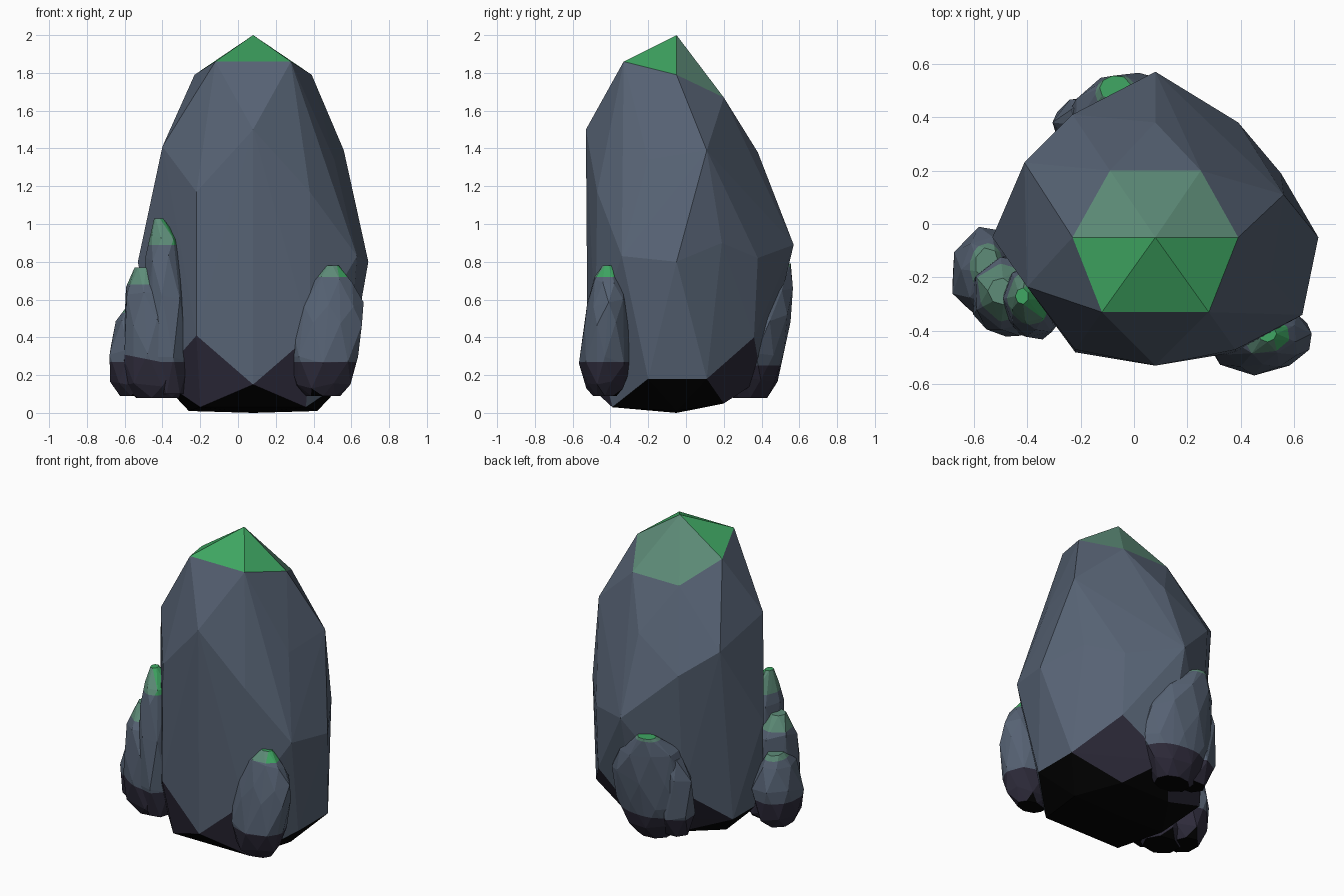
import bpy, bmesh, math, random

random.seed(4)

# Flat colours
COLOURS = [("slate", (0.093, 0.122, 0.172)),
           ("moss_green", (0.050, 0.39, 0.125)),
           ("pale_moss", (0.112, 0.265, 0.190)),
           ("dark_base", (0.027, 0.024, 0.043)),
           ("black_underside", (0.001, 0.001, 0.001))]
SLATE, GREEN, PALE, DARK, BLACK = range(5)
MATS = []
for name, rgb in COLOURS:
    m = bpy.data.materials.new(name)
    m.diffuse_color = (*rgb, 1)
    MATS.append(m)


def hull_rock(name, points, rule, cuts=()):
    """Faceted rock: convex hull of the points, cut at heights, coloured by a rule."""
    bm = bmesh.new()
    for p in points:
        bm.verts.new(p)
    res = bmesh.ops.convex_hull(bm, input=bm.verts[:])
    loose = {g for g in res["geom_interior"] + res["geom_unused"]
             if isinstance(g, bmesh.types.BMVert)}
    loose |= {v for v in bm.verts if not v.link_faces}
    bmesh.ops.delete(bm, geom=list(loose), context='VERTS')
    for co, no in cuts:
        bmesh.ops.bisect_plane(bm, geom=bm.verts[:] + bm.edges[:] + bm.faces[:],
                               plane_co=co, plane_no=no)
    bmesh.ops.recalc_face_normals(bm, faces=bm.faces[:])
    bm.normal_update()
    for f in bm.faces:
        f.material_index = rule(f)
    me = bpy.data.meshes.new(name)
    bm.to_mesh(me)
    bm.free()
    for m in MATS:
        me.materials.append(m)
    ob = bpy.data.objects.new(name, me)
    bpy.context.collection.objects.link(ob)
    return ob


# Large rock: pairs mirrored about its own centre line, then single points
CX = 0.08
PAIRS = [(0.31, -0.05, 1.79), (0.20, -0.33, 1.86), (0.17, 0.20, 1.67),
         (0.30, -0.47, 1.17), (0.61, -0.05, 0.80), (0.30, -0.48, 0.41),
         (0.50, -0.20, 0.18), (0.50, 0.11, 0.18), (0.31, 0.36, 0.40),
         (0.28, -0.39, 0.03), (0.34, -0.05, 0.01), (0.18, 0.20, 0.05)]
main = [(CX + s * x, y, z) for x, y, z in PAIRS for s in (-1, 1)]
main += [(CX, -0.05, 2.0), (CX, -0.53, 1.50), (CX, 0.38, 1.38),
         (CX, 0.57, 0.89), (CX, -0.52, 0.15), (CX, 0.40, 0.18), (CX, -0.05, 0.0)]
main += [(-0.40, -0.235, 1.41), (-0.41, 0.23, 1.33), (-0.23, 0.41, 1.19),  # left
         (0.51, -0.20, 1.34), (0.56, 0.11, 1.39), (0.63, -0.34, 0.83),    # right
         (0.55, 0.19, 0.90), (0.39, 0.38, 0.82)]


def main_rule(f):
    z = f.calc_center_median().z
    if max(v.co.z for v in f.verts) > 1.95:
        return PALE if f.normal.y > 0.1 else GREEN
    return BLACK if z < 0.13 else DARK if z < 0.31 else SLATE


hull_rock("main_rock", main, main_rule)


def small_rock(name, rings, moss_z, dark_z, sides=7, slope=0.0, cap=PALE, side=PALE):
    """Rings are (z, centre x, centre y, radius x, radius y)."""
    pts = []
    for i, (z, cx, cy, rx, ry) in enumerate(rings):
        for k in range(sides):
            a = 2 * math.pi * (k + 0.5 * (i % 2)) / sides
            r = random.uniform(0.96, 1.06)
            edge = i in (0, len(rings) - 1)
            dz = 0 if edge else random.uniform(-0.025, 0.025)
            pts.append((cx + rx * r * math.cos(a), cy + ry * r * math.sin(a), z + dz))
    mid_x = rings[len(rings) // 2][1]

    def rule(f):
        c = f.calc_center_median()
        if c.z > moss_z:
            return cap if f.normal.z > 0.97 else side if f.normal.x > 0.45 else PALE
        if c.z + slope * (c.x - mid_x) < dark_z:
            return BLACK if f.normal.z < -0.75 else DARK
        return SLATE

    return hull_rock(name, pts, rule, [((mid_x, 0, moss_z), (0, 0, 1)),
                                       ((mid_x, 0, dark_z), (slope, 0, 1))])


# Left cluster: tall, middle and low rocks
small_rock("left_tall_rock", [
    (0.10, -0.36, -0.29, 0.08, 0.10), (0.28, -0.37, -0.29, 0.12, 0.14),
    (0.60, -0.38, -0.29, 0.11, 0.14), (0.82, -0.39, -0.28, 0.10, 0.12),
    (0.93, -0.39, -0.28, 0.075, 0.09), (1.03, -0.42, -0.27, 0.025, 0.03)], 0.89, 0.27,
    cap=GREEN, side=GREEN)
small_rock("left_middle_rock", [
    (0.08, -0.43, -0.26, 0.12, 0.10), (0.15, -0.44, -0.26, 0.17, 0.14),
    (0.29, -0.44, -0.27, 0.18, 0.16), (0.48, -0.46, -0.27, 0.14, 0.15),
    (0.65, -0.47, -0.26, 0.13, 0.14), (0.77, -0.50, -0.25, 0.045, 0.05)], 0.68, 0.28,
    slope=0.2)
small_rock("left_low_rock", [
    (0.09, -0.55, -0.19, 0.08, 0.10), (0.15, -0.55, -0.19, 0.125, 0.15),
    (0.33, -0.55, -0.18, 0.14, 0.18), (0.47, -0.55, -0.17, 0.10, 0.13),
    (0.56, -0.55, -0.15, 0.045, 0.06)], 0.53, 0.27)

# Front right rock
small_rock("right_rock", [
    (0.09, 0.45, -0.43, 0.09, 0.06), (0.15, 0.45, -0.43, 0.15, 0.10),
    (0.28, 0.45, -0.43, 0.185, 0.14), (0.46, 0.47, -0.42, 0.19, 0.125),
    (0.58, 0.48, -0.41, 0.18, 0.11), (0.70, 0.49, -0.41, 0.125, 0.08),
    (0.78, 0.50, -0.41, 0.035, 0.03)], 0.72, 0.27, 8, cap=GREEN, side=GREEN)

# Broad back rock with a smaller lump on its left
small_rock("back_rock", [
    (0.08, -0.01, 0.34, 0.11, 0.09), (0.17, -0.01, 0.35, 0.19, 0.13),
    (0.32, 0.0, 0.37, 0.25, 0.15), (0.50, 0.0, 0.39, 0.25, 0.16),
    (0.67, -0.02, 0.42, 0.20, 0.14), (0.79, -0.07, 0.51, 0.06, 0.045)], 0.772, 0.25, 9,
    cap=GREEN)
small_rock("back_left_lump", [
    (0.12, -0.17, 0.34, 0.08, 0.07), (0.26, -0.18, 0.36, 0.12, 0.11),
    (0.50, -0.18, 0.38, 0.12, 0.10), (0.64, -0.17, 0.40, 0.07, 0.06)], 0.9, 0.25, 6)
